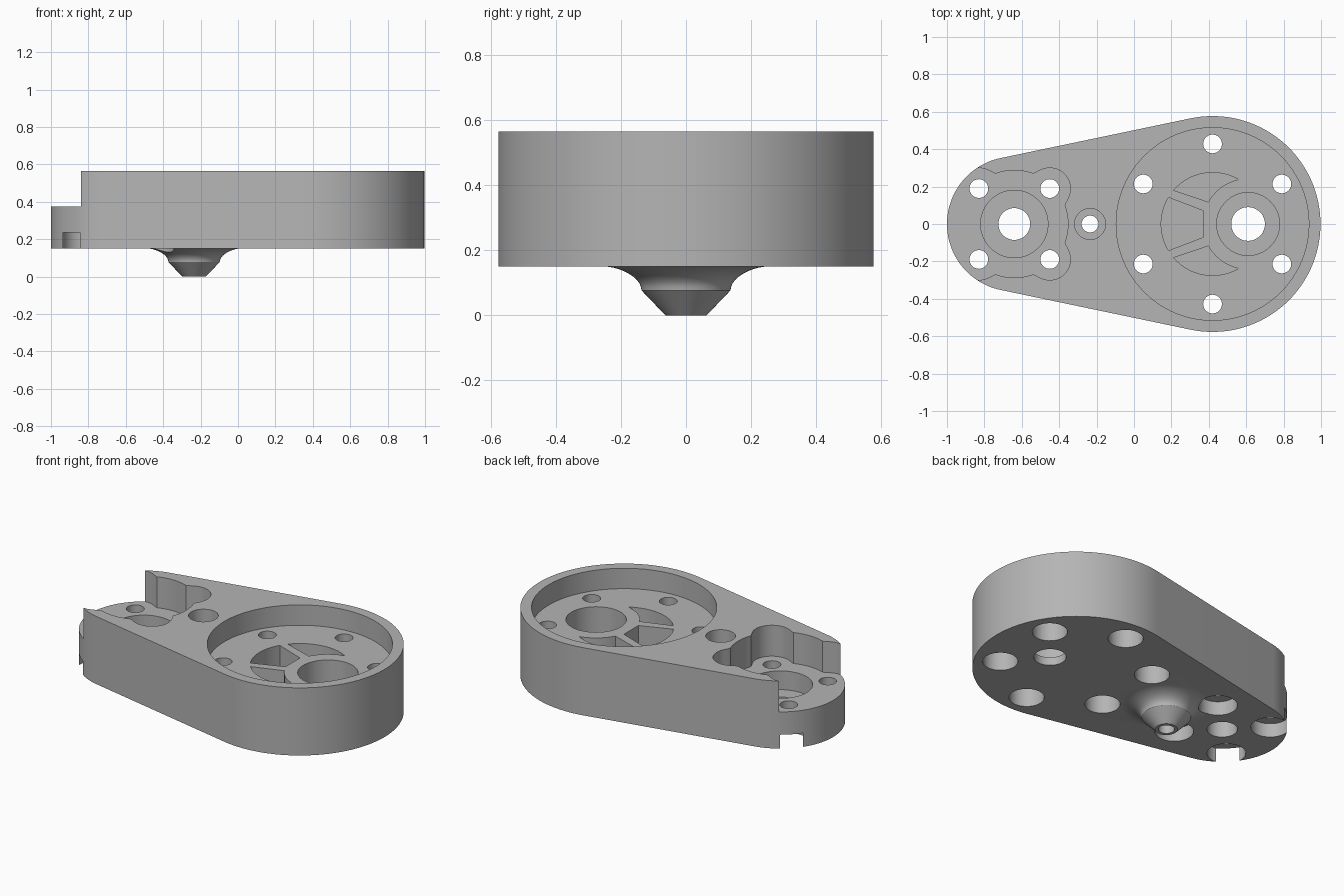
import bpy, bmesh
from math import sin, cos, sqrt, asin, degrees, radians, atan2, pi, log, exp

cube = bpy.data.objects.get("Cube")
if cube:
    bpy.data.objects.remove(cube, do_unlink=True)

metal = bpy.data.materials.new("plain grey")
metal.use_nodes = True
grey = (0.46, 0.46, 0.46, 1)
metal.diffuse_color = grey
metal.node_tree.nodes["Principled BSDF"].inputs["Base Color"].default_value = grey

BASE, TOP = 0.15, 0.565
BIG, SMALL = (0.42, 0), (-0.64, 0)      # centres of the two rounded ends
SHAFT, NOZZLE = (0.61, 0), (-0.235, 0)


def arc(centre, r, a0=0, a1=360, n=48):
    """Points on an arc; a full turn leaves out the repeated last point."""
    steps = n if abs(a1 - a0) == 360 else n - 1
    angles = [radians(a0 + (a1 - a0) * i / steps) for i in range(n)]
    return [(centre[0] + r * cos(a), centre[1] + r * sin(a)) for a in angles]


def finish(name, bm):
    bmesh.ops.recalc_face_normals(bm, faces=bm.faces)
    mesh = bpy.data.meshes.new(name)
    bm.to_mesh(mesh)
    bm.free()
    mesh.materials.append(metal)
    obj = bpy.data.objects.new(name, mesh)
    bpy.context.collection.objects.link(obj)
    return obj


def prism(name, outline, z0, z1):
    bm = bmesh.new()
    face = bm.faces.new([bm.verts.new((x, y, z0)) for x, y in outline])
    up = bmesh.ops.extrude_face_region(bm, geom=[face])["geom"]
    for v in up:
        if isinstance(v, bmesh.types.BMVert):
            v.co.z = z1
    return finish(name, bm)


def lathe(name, profile, centre, n=64):
    bm = bmesh.new()
    rings = [[bm.verts.new((x, y, z)) for x, y in arc(centre, r, n=n)]
             for r, z in profile]
    for a, b in zip(rings, rings[1:]):
        for i in range(n):
            j = (i + 1) % n
            bm.faces.new((a[i], a[j], b[j], b[i]))
    bm.faces.new(rings[0])
    bm.faces.new(rings[-1])
    return finish(name, bm)


def combine(target, other, operation):
    mod = target.modifiers.new("combine", "BOOLEAN")
    mod.operation, mod.solver, mod.object = operation, "EXACT", other
    bpy.context.view_layer.objects.active = target
    bpy.ops.object.modifier_apply(modifier=mod.name)
    bpy.data.objects.remove(other, do_unlink=True)


def cut(outline, z0, z1):
    combine(housing, prism("cutter", outline, z0, z1), "DIFFERENCE")


# Housing: two round ends joined by tangent walls
R_BIG, R_SMALL = 0.577, 0.36
lean = 90 + degrees(asin((R_BIG - R_SMALL) / (BIG[0] - SMALL[0])))
housing = prism("housing", arc(BIG, R_BIG, -lean, lean, 80)
                + arc(SMALL, R_SMALL, lean, 360 - lean, 56), BASE, TOP)

# Flared nozzle under the housing
flare = [(0.063, 0), (0.137, 0.077)]
flare += [(0.245 - 0.108 * cos(t) ** 1.3, 0.077 + 0.073 * sin(t))
          for t in (pi / 2 * i / 10 for i in range(1, 10))]
flare += [(0.245, BASE), (0.245, BASE + 0.02)]
combine(housing, lathe("nozzle", flare, NOZZLE), "UNION")
cut(arc(NOZZLE, 0.083), 0.1, 1)
cut(arc(NOZZLE, 0.045), -1, 0.2)

# Large round recess
BIG_FLOOR, SMALL_FLOOR = 0.44, 0.375
cut(arc(BIG, 0.515, n=96), BIG_FLOOR, 1)


# Lobed recess at the small end: a disc blended with four screw lobes
def lobed(angle):
    a = (angle % (pi / 2)) - pi / 4
    d, r, k = 0.268, 0.11, 70
    inside = r * r - (d * sin(a)) ** 2
    lobe = d * cos(a) + sqrt(inside) if inside > 0 else 0
    return log(exp(k * 0.287) + exp(k * lobe)) / k


turns = [2 * pi * i / 160 for i in range(160)]
cut([(SMALL[0] + lobed(t) * cos(t), lobed(t) * sin(t)) for t in turns],
    SMALL_FLOOR, 1)
cut([(-1.2, -0.5), (-0.84, -0.5), (-0.84, 0.5), (-1.2, 0.5)], SMALL_FLOOR, 1)

# Bearing seats with through holes
cut(arc(SMALL, 0.18, n=64), 0.26, 0.5)
cut(arc(SMALL, 0.085), -1, 0.5)
cut(arc(SHAFT, 0.168, n=64), 0.2, 0.5)
cut(arc(SHAFT, 0.09), -1, 0.5)

# Lightening pockets beside the shaft
POCKET = 0.2
cut(arc(BIG, 0.275, 149, 211, 14) + [(0.372, -0.07), (0.372, 0.07)], POCKET, 0.5)
crescent = arc(BIG, 0.275, 139, 60.6, 18) + arc(SHAFT, 0.243, 103, 151, 12)
for side in (1, -1):
    cut([(x, side * y) for x, y in crescent], POCKET, 0.5)

# Screw holes, counterbored from below
for x, y in arc(BIG, 0.428, 30, 390, 6):
    cut(arc((x, y), 0.05, n=32), -1, 0.5)
    cut(arc((x, y), 0.098, n=40), -1, 0.3)
for x, y in arc(SMALL, 0.268, 45, 405, 4):
    cut(arc((x, y), 0.05, n=32), -1, 0.5)
    cut(arc((x, y), 0.108, n=40), -1, 0.235)

bpy.ops.object.select_all(action="DESELECT")
housing.select_set(True)
bpy.context.view_layer.objects.active = housing
bpy.ops.object.shade_smooth_by_angle(angle=radians(30))
